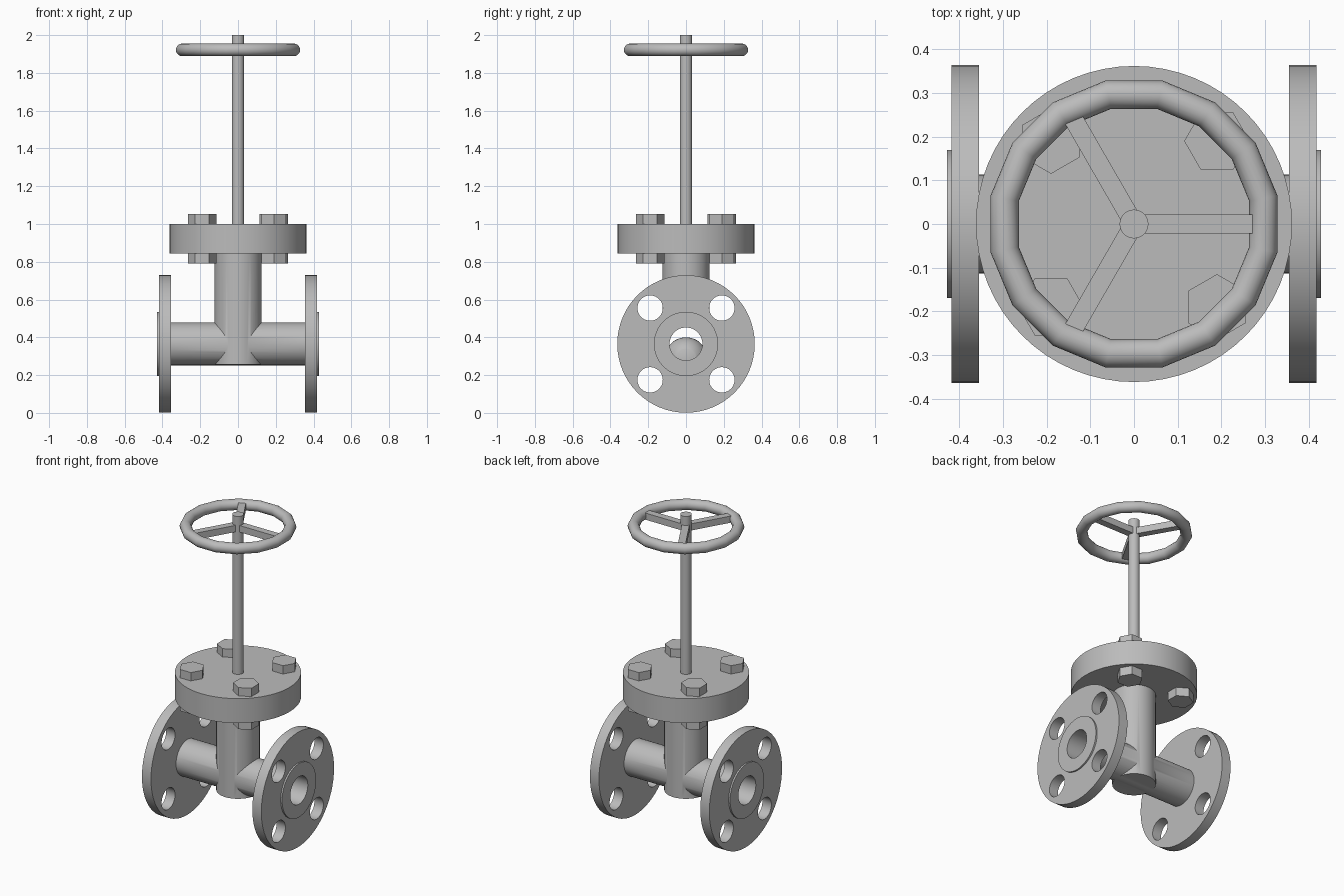
import bpy
import math
from mathutils import Matrix

cube = bpy.data.objects.get("Cube")
if cube:
    bpy.data.objects.remove(cube, do_unlink=True)

steel = bpy.data.materials.new("grey steel")
steel.use_nodes = True
GREY = (0.5, 0.5, 0.5, 1)
steel.diffuse_color = GREY
steel.node_tree.nodes["Principled BSDF"].inputs["Base Color"].default_value = GREY

AXIS_Z = 0.365          # height of the pipe centreline
BOLT = 0.19             # bolt offset on both axes
CORNERS = [(1, 1), (-1, 1), (-1, -1), (1, -1)]


def activate(obj):
    bpy.ops.object.select_all(action="DESELECT")
    obj.select_set(True)
    bpy.context.view_layer.objects.active = obj


def finish(obj, smooth=True):
    obj.data.materials.clear()
    obj.data.materials.append(steel)
    activate(obj)
    if smooth:
        bpy.ops.object.shade_smooth_by_angle(angle=math.radians(35))
    return obj


def cylinder(name, radius, low, high, centre=(0, 0), along_x=False, sides=64, turn=0):
    """Cylinder from low to high along z, or along x with centre given as (y, z)."""
    bpy.ops.mesh.primitive_cylinder_add(vertices=sides, radius=radius, depth=high - low)
    obj = bpy.context.object
    obj.name = name
    mid = (low + high) / 2
    if along_x:
        place = Matrix.Translation((mid, *centre)) @ Matrix.Rotation(math.pi / 2, 4, "Y")
    else:
        place = Matrix.Translation((*centre, mid)) @ Matrix.Rotation(turn, 4, "Z")
    obj.data.transform(place)
    return obj


def combine(obj, other, operation):
    """Apply a boolean and discard the second shape."""
    mod = obj.modifiers.new("boolean", "BOOLEAN")
    mod.operation = operation
    mod.solver = "EXACT"
    mod.object = other
    activate(obj)
    bpy.ops.object.modifier_apply(modifier=mod.name)
    bpy.data.objects.remove(other, do_unlink=True)


def pipe(name, radius, low, high, y=0, z=AXIS_Z):
    return cylinder(name, radius, low, high, (y, z), along_x=True)


# Tee-shaped body with a through bore
body = cylinder("valve_body", 0.125, 0.255, 0.85)
combine(body, pipe("cross_pipe", 0.113, -0.36, 0.36), "UNION")
combine(body, pipe("bore", 0.087, -0.5, 0.5), "DIFFERENCE")
finish(body)

# Rounded seat inside the bore
seat = pipe("bore_seat", 0.0875, -0.1, 0.1)
bpy.ops.mesh.primitive_uv_sphere_add(segments=48, ring_count=24, radius=0.113)
dome = bpy.context.object
dome.data.transform(Matrix.Translation((0, 0, 0.287)))
combine(seat, dome, "INTERSECT")
finish(seat)

# End flanges with raised faces, bore and bolt holes
for side, name in ((1, "left_flange"), (-1, "right_flange")):
    def span(a, b):
        return sorted((side * a, side * b))
    flange = pipe(name, 0.364, *span(0.355, 0.418))
    combine(flange, pipe("face", 0.17, *span(0.4, 0.428)), "UNION")
    combine(flange, pipe("bore", 0.087, *span(0.3, 0.5)), "DIFFERENCE")
    for sy, sz in CORNERS:
        hole = pipe("hole", 0.067, *span(0.3, 0.5), sy * BOLT, AXIS_Z + sz * BOLT)
        combine(flange, hole, "DIFFERENCE")
    finish(flange)

# Bonnet flange with hexagonal bolt heads and nuts
finish(cylinder("bonnet_flange", 0.362, 0.845, 1.0))
for i, (sx, sy) in enumerate(CORNERS):
    for name, low, high in (("bolt_head", 0.99, 1.053), ("bolt_nut", 0.79, 0.855)):
        # a hexagon starts with a corner on y, so turn it to point along x first
        turn = math.pi / 2 * (i + 1)
        finish(cylinder(f"{name}_{i + 1}", 0.075, low, high, (sx * BOLT, sy * BOLT),
                        sides=6, turn=turn), smooth=False)

# Stem
finish(cylinder("stem", 0.033, 0.98, 2.0, sides=32))

# Handwheel rim
WHEEL_Z = 1.922
bpy.ops.mesh.primitive_torus_add(major_radius=0.302, minor_radius=0.033,
                                 major_segments=16, minor_segments=20)
rim = bpy.context.object
rim.name = "handwheel_rim"
rim.data.transform(Matrix.Translation((0, 0, WHEEL_Z)) @ Matrix.Rotation(math.pi / 16, 4, "Z"))
finish(rim)

# Handwheel spokes
for i in range(3):
    bpy.ops.mesh.primitive_cube_add(size=1)
    spoke = bpy.context.object
    spoke.name = f"handwheel_spoke_{i + 1}"
    spoke.data.transform(Matrix.Rotation(i * math.tau / 3, 4, "Z")
                         @ Matrix.Translation((0.145, 0, WHEEL_Z))
                         @ Matrix.Diagonal((0.29, 0.044, 0.042, 1)))
    finish(spoke, smooth=False)
